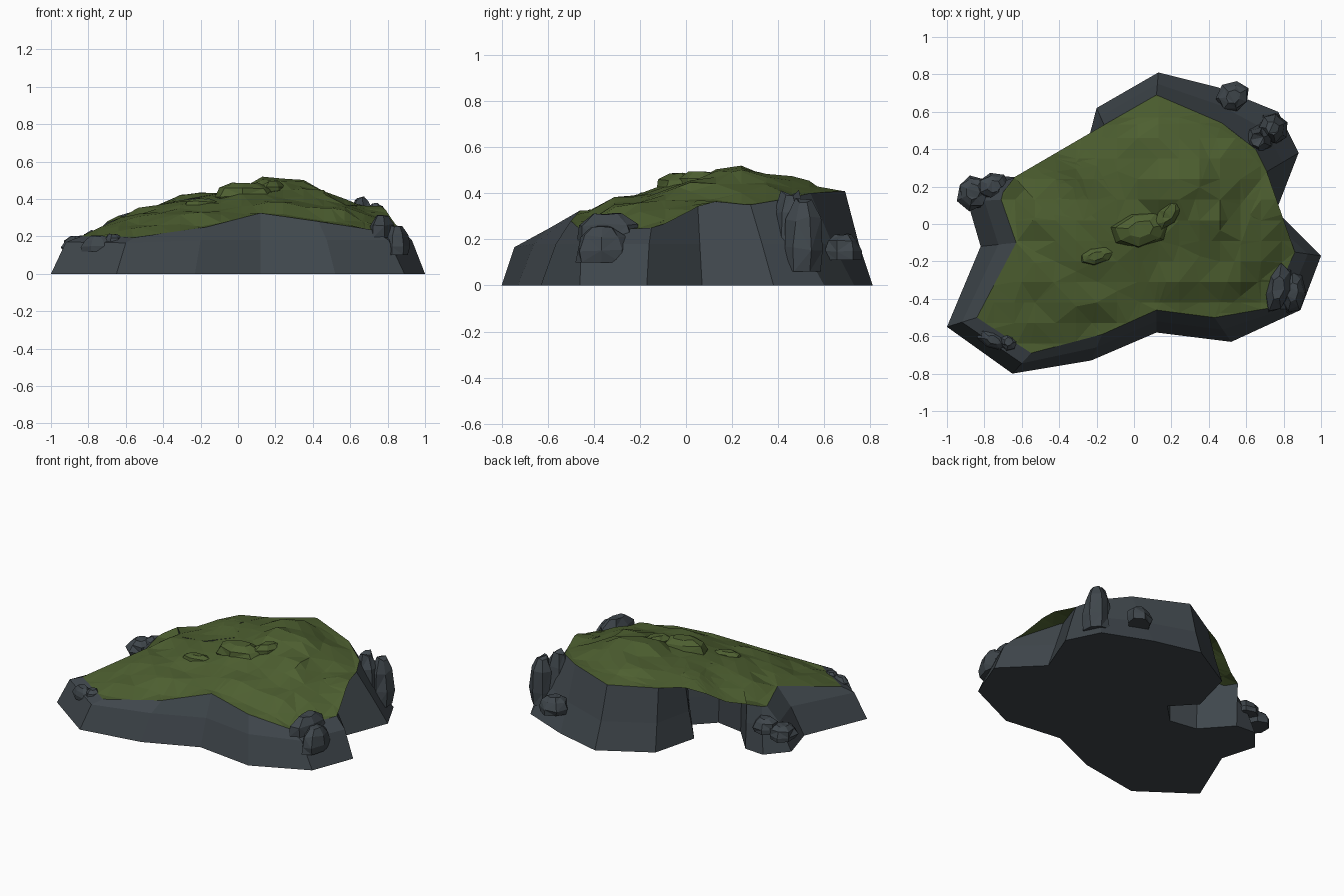
import bpy, bmesh, math, random
from mathutils import Vector

if "Cube" in bpy.data.objects:
    bpy.data.objects.remove(bpy.data.objects["Cube"])

random.seed(4)


def material(name, color):
    m = bpy.data.materials.new(name)
    m.diffuse_color = (*color, 1)
    m.use_nodes = True
    m.node_tree.nodes["Principled BSDF"].inputs["Base Color"].default_value = m.diffuse_color
    return m


STONE = material("stone", (0.050, 0.062, 0.072))
GRASS = material("grass", (0.075, 0.115, 0.030))


def finish(bm, name, mat):
    bmesh.ops.recalc_face_normals(bm, faces=bm.faces)
    me = bpy.data.meshes.new(name)
    bm.to_mesh(me)
    bm.free()
    me.materials.append(mat)
    ob = bpy.data.objects.new(name, me)
    bpy.context.collection.objects.link(ob)
    return ob


# Shoreline: foot x, y, then cliff-top x, y, z
RIM = [
    (-1.00, -0.55, -0.84, -0.50, 0.20), (-0.65, -0.80, -0.55, -0.69, 0.195),
    (-0.23, -0.73, -0.17, -0.59, 0.25), (0.12, -0.58, 0.12, -0.46, 0.325),
    (0.52, -0.63, 0.43, -0.50, 0.28), (0.89, -0.46, 0.72, -0.45, 0.235),
    (1.00, -0.17, 0.86, -0.15, 0.25), (0.76, 0.07, 0.62, 0.05, 0.37),
    (0.88, 0.38, 0.71, 0.28, 0.35), (0.77, 0.60, 0.65, 0.40, 0.37),
    (0.45, 0.73, 0.47, 0.54, 0.40), (0.13, 0.81, 0.12, 0.69, 0.41),
    (-0.20, 0.62, -0.16, 0.53, 0.40), (-0.28, 0.31, -0.20, 0.31, 0.435),
    (-0.14, 0.16, -0.10, 0.13, 0.43), (-0.27, 0.03, -0.27, 0.02, 0.40),
    (-0.46, 0.06, -0.47, 0.06, 0.36), (-0.63, 0.25, -0.64, 0.25, 0.31),
    (-0.77, 0.26, -0.70, 0.17, 0.28), (-0.89, 0.12, -0.71, 0.13, 0.27),
    (-0.82, -0.12, -0.63, -0.10, 0.30),
]
# Hill heights inside the rim
HILL = [
    (0.17, 0.20, 0.53), (0.30, 0.25, 0.51), (0.10, 0.45, 0.475),
    (0.40, 0.05, 0.46), (0.05, -0.05, 0.44), (-0.25, -0.12, 0.385),
    (-0.50, -0.20, 0.325), (-0.60, -0.45, 0.255), (-0.20, -0.38, 0.33),
    (0.20, -0.25, 0.39), (0.50, -0.22, 0.36), (0.50, 0.30, 0.44),
]


def hill_height(x, y):
    total = weight = 0
    for px, py, pz in HILL + [r[2:] for r in RIM]:
        w = 1 / (((x - px) ** 2 + (y - py) ** 2) ** 1.4 + 1e-5)
        total += w * pz
        weight += w
    return total / weight


# Cliff: foot, mid ledge and top loops
bm = bmesh.new()
loops = [[], [], []]
for bx, by, tx, ty, tz in RIM:
    foot, top = Vector((bx, by, 0)), Vector((tx, ty, tz))
    mid = foot.lerp(top, 0.5)
    mid.z = min(0.18, 0.85 * tz)
    for loop, p in zip(loops, (foot, mid, top)):
        loop.append(bm.verts.new(p))
n = len(RIM)
for a, b in zip(loops, loops[1:]):
    for i in range(n):
        j = (i + 1) % n
        bm.faces.new((a[i], a[j], b[j], b[i]))
bm.faces.new(loops[0][::-1])
finish(bm, "cliff", STONE)

# Grass: outline cut by grid lines, then raised into a hill
bm = bmesh.new()
bm.faces.new([bm.verts.new((r[2], r[3], 0)) for r in RIM])
bmesh.ops.triangulate(bm, faces=bm.faces[:])
for axis in (Vector((1, 0, 0)), Vector((0, 1, 0))):
    for k in range(-8, 9):
        bmesh.ops.bisect_plane(bm, geom=bm.verts[:] + bm.edges[:] + bm.faces[:],
                               plane_co=axis * (k * 0.11 + 0.02), plane_no=axis)
bmesh.ops.dissolve_degenerate(bm, dist=0.002, edges=bm.edges[:])


def rim_height(p):
    best = (9, 0)
    for i in range(n):
        a, b = Vector(RIM[i][2:]), Vector(RIM[(i + 1) % n][2:])
        d = b.xy - a.xy
        t = max(0, min(1, (p.xy - a.xy).dot(d) / d.length_squared))
        best = min(best, ((p.xy - a.xy - d * t).length, a.z + (b.z - a.z) * t))
    return best


for v in bm.verts:
    dist, edge_z = rim_height(v.co)
    blend = min(1, dist / 0.15)
    v.co.z = edge_z * (1 - blend) + hill_height(v.co.x, v.co.y) * blend
bmesh.ops.triangulate(bm, faces=bm.faces[:])
grass = finish(bm, "grass", GRASS)
if sum(p.normal.z for p in grass.data.polygons) < 0:
    grass.data.flip_normals()


# Faceted boulder: jittered rings, tapering upwards
def boulder(name, x, y, z0, z1, rx, ry, turn=0, mat=STONE, sides=7):
    bm = bmesh.new()
    rings = []
    for t, s in ((0, 0.95), (0.35, 1.0), (0.75, 0.85), (1, 0.45)):
        ring = []
        for i in range(sides):
            a = 2 * math.pi * i / sides
            r = s * random.uniform(0.85, 1.1)
            u, w = rx * r * math.cos(a), ry * r * math.sin(a)
            z = z0 + (z1 - z0) * (t + (random.uniform(-0.08, 0) if t else 0))
            ring.append(bm.verts.new((x + u * math.cos(turn) - w * math.sin(turn),
                                      y + u * math.sin(turn) + w * math.cos(turn), z)))
        rings.append(ring)
    for a, b in zip(rings, rings[1:]):
        for i in range(sides):
            j = (i + 1) % sides
            bm.faces.new((a[i], a[j], b[j], b[i]))
    bm.faces.new(rings[0][::-1])
    bm.faces.new(rings[-1])
    bmesh.ops.triangulate(bm, faces=bm.faces[:])
    finish(bm, name, mat)


# Boulders along the shore
boulder("boulder_left_low", -0.86, 0.17, 0.11, 0.205, 0.09, 0.10)
boulder("boulder_left_high", -0.75, 0.20, 0.14, 0.235, 0.09, 0.08)
boulder("boulder_front_left", -0.75, -0.62, 0.12, 0.205, 0.09, 0.05, -0.4)
boulder("boulder_front_left_small", -0.67, -0.63, 0.14, 0.215, 0.05, 0.05)
boulder("boulder_right_high", 0.77, -0.34, 0.12, 0.32, 0.075, 0.15, -0.25)
boulder("boulder_right_low", 0.85, -0.36, 0.10, 0.26, 0.07, 0.12, -0.1)
boulder("boulder_back_right_high", 0.66, 0.45, 0.07, 0.415, 0.09, 0.08, 0.4)
boulder("boulder_back_right_low", 0.74, 0.51, 0.06, 0.38, 0.08, 0.09, 0.4)
boulder("boulder_back", 0.53, 0.68, 0.11, 0.225, 0.09, 0.08, 0.5)

# Grassy mounds near the summit
boulder("mound_summit", 0.04, -0.03, 0.38, 0.49, 0.17, 0.10, 0.2, GRASS)
boulder("mound_side", 0.19, 0.06, 0.40, 0.495, 0.12, 0.06, 0.9, GRASS)
boulder("mound_front", -0.20, -0.17, 0.34, 0.405, 0.11, 0.05, 0.2, GRASS)
